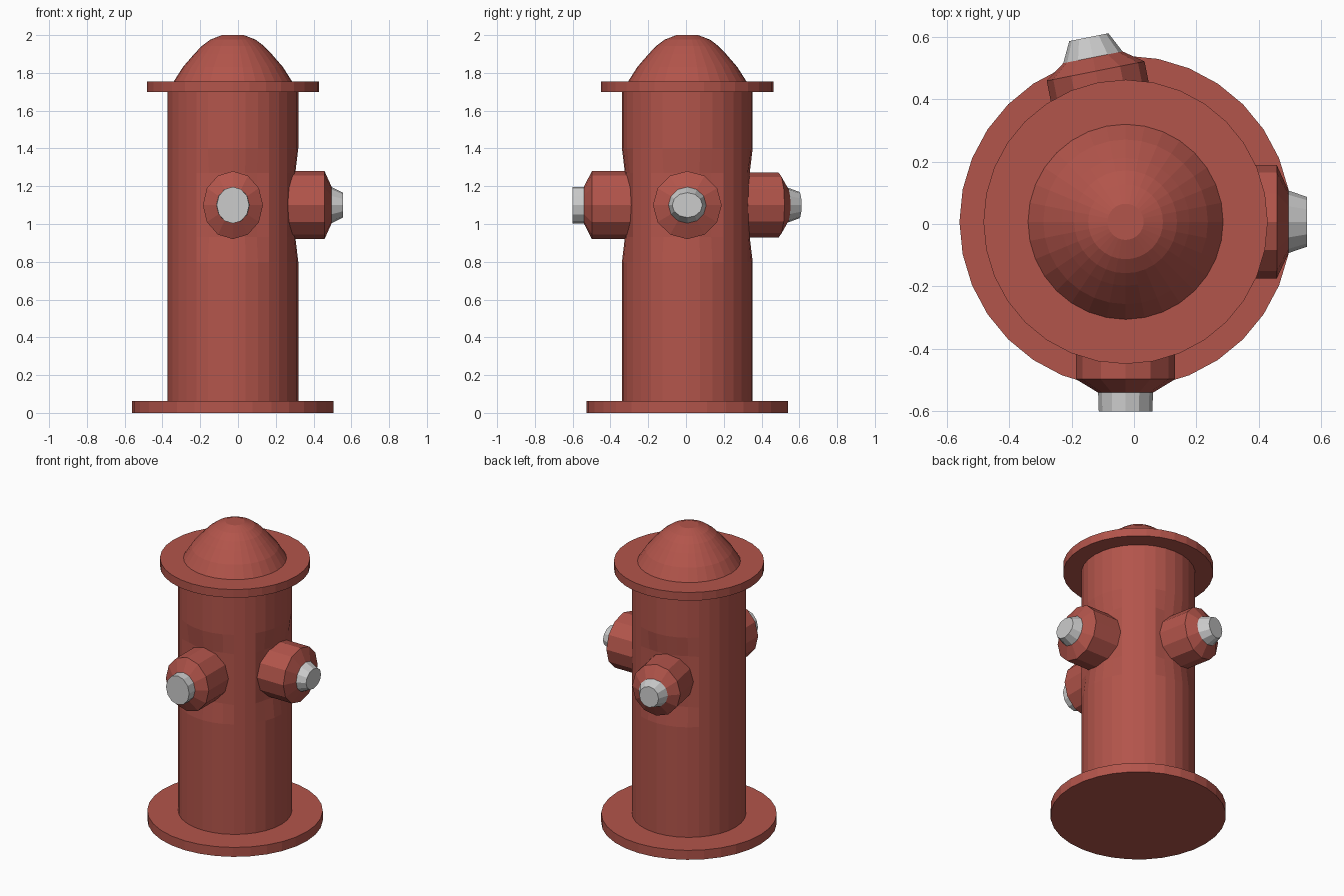
import bpy
from math import sin, cos, pi, radians
from mathutils import Matrix, Vector

if "Cube" in bpy.data.objects:
    bpy.data.objects.remove(bpy.data.objects["Cube"])

CX, CY = -0.027, 0.007          # axis of the hydrant body
N = 32                          # sides of the main round parts

red = bpy.data.materials.new("red_paint")
red.diffuse_color = (0.45, 0.09, 0.07, 1)
red.use_nodes = True
red.node_tree.nodes["Principled BSDF"].inputs["Base Color"].default_value = red.diffuse_color


def loft(name, rings, matrix, mat=None):
    """Skin a list of equal-length point rings, capped at both ends."""
    n = len(rings[0])
    verts = [p for ring in rings for p in ring]
    faces = [(k * n + i, k * n + (i + 1) % n, (k + 1) * n + (i + 1) % n, (k + 1) * n + i)
             for k in range(len(rings) - 1) for i in range(n)]
    faces.append(tuple(reversed(range(n))))
    faces.append(tuple(range(len(verts) - n, len(verts))))
    me = bpy.data.meshes.new(name)
    me.from_pydata(verts, [], faces)
    if mat:
        me.materials.append(mat)
    ob = bpy.data.objects.new(name, me)
    ob.matrix_world = matrix
    bpy.context.collection.objects.link(ob)
    return ob


def ellipse(rx, ry, z, n):
    return [(rx * cos(2 * pi * i / n), ry * sin(2 * pi * i / n), z) for i in range(n)]


def turned(name, profile):
    return loft(name, [ellipse(r, r, z, N) for r, z in profile], AXIS, red)


AXIS = Matrix.Translation((CX, CY, 0))

# Base plate, top flange and dome
turned("base_plate", [(0.533, 0), (0.533, 0.063)])
turned("top_flange", [(0.456, 1.70), (0.456, 1.755)])
turned("dome", [(0.313, 1.755), (0.264, 1.832), (0.205, 1.90), (0.165, 1.942),
                (0.12, 1.976), (0.058, 2.0)])

# Nozzles: name, heading, barrel half width/height, barrel end, cone end, tip,
# cap base half width/height, cap tip half width/height
nozzles = [
    ("right", 0, (0.182, 0.18), 0.485, 0.523, 0.582, (0.10, 0.096), (0.08, 0.066)),
    ("front", -90, (0.159, 0.18), 0.505, 0.548, 0.608, (0.088, 0.097), (0.086, 0.097)),
    ("back", 101.25, (0.160, 0.172), 0.493, 0.538, 0.604, (0.097, 0.094), (0.064, 0.07)),
]

# Barrel body, pinched slightly where the nozzles join
rings = []
for z, pinch in [(0.06, 0), (0.8, 0), (0.93, 1), (1.27, 1), (1.4, 0), (1.70, 0)]:
    ring = ellipse(0.346, 0.346, z, N)
    if pinch:
        for i, p in enumerate(ring):
            a = 360 * i / N
            near = min(abs((a - nz[1] + 180) % 360 - 180) for nz in nozzles)
            s = 0.955 if near < 24 else 1
            ring[i] = (p[0] * s, p[1] * s, z)
    rings.append(ring)
loft("body", rings, AXIS, red)

# Side nozzles with grey caps; local z points outward, local x is up
for name, heading, (bw, bh), d1, d2, d3, (cw, ch), (tw, th) in nozzles:
    m = (Matrix.Translation((CX, CY, 1.10)) @ Matrix.Rotation(radians(heading), 4, 'Z')
         @ Matrix(((0, 0, 1, 0), (0, -1, 0, 0), (1, 0, 0, 0), (0, 0, 0, 1))))
    loft(name + "_nozzle", [ellipse(bh, bw, 0.26, 12), ellipse(bh, bw, d1, 12),
                            ellipse(ch, cw, d2, 12)], m, red)
    loft(name + "_cap", [ellipse(ch, cw, d2, 12), ellipse(th, tw, d3, 12)], m)
